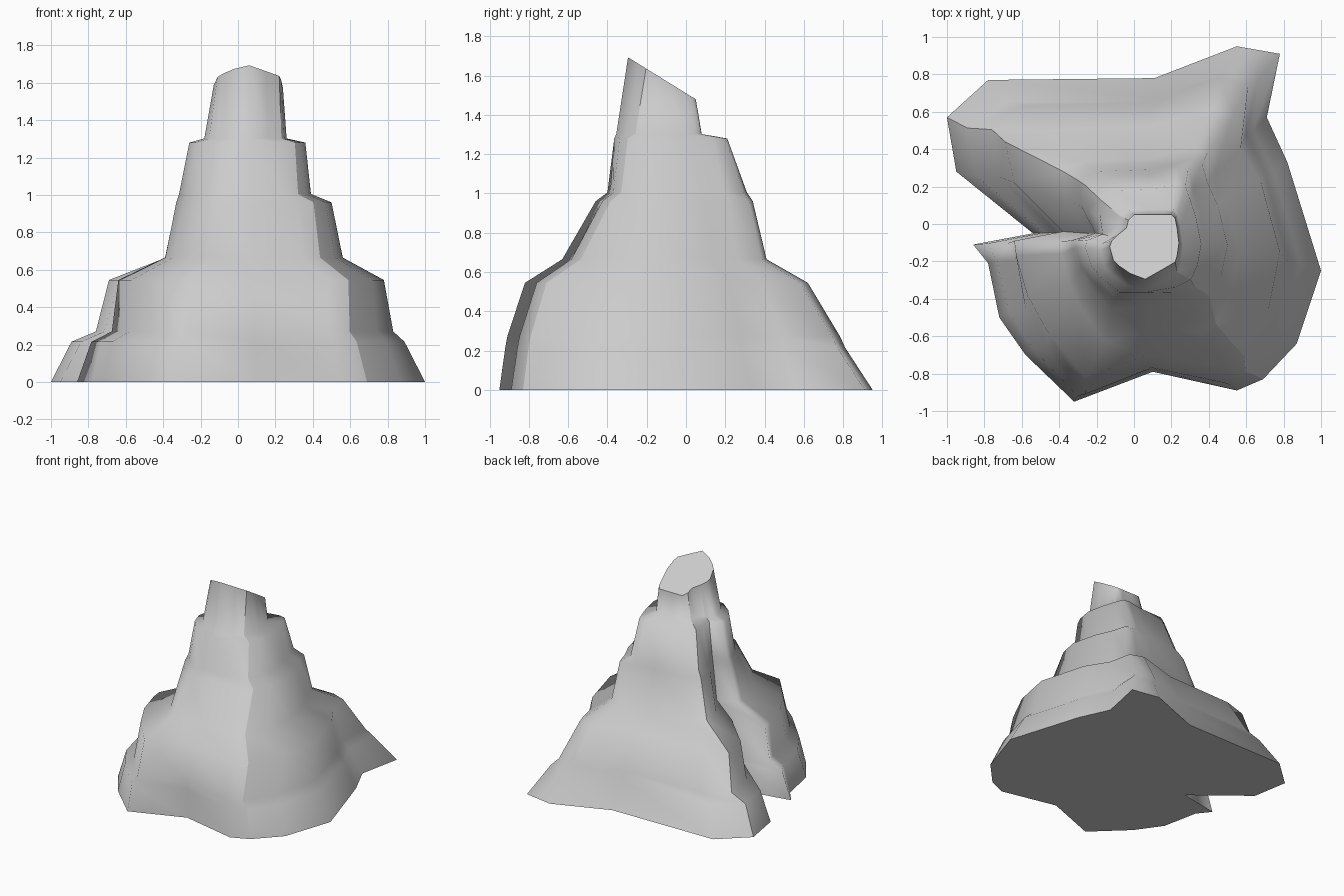
import bpy, bmesh

if "Cube" in bpy.data.objects:
    bpy.data.objects.remove(bpy.data.objects["Cube"])

# Three matching outlines, counted around the rock: foot, shoulder, summit
foot = [(-1, .57), (-.78, .77), (.11, .78), (.55, .95), (.78, .91), (.71, .57), (.82, .33),
        (1, -.25), (.87, -.64), (.69, -.83), (.55, -.89), (.10, -.79), (-.32, -.95), (-.58, -.70),
        (-.72, -.50), (-.78, -.21), (-.86, -.11), (-.54, -.05), (-.95, .28)]
shoulder = [(-.69, .44), (-.50, .50), (.08, .52), (.42, .62), (.53, .58), (.57, .40), (.68, .22),
            (.78, -.15), (.72, -.45), (.59, -.71), (.48, -.76), (.08, -.70), (-.26, -.82), (-.46, -.58),
            (-.57, -.38), (-.63, -.17), (-.64, -.09), (-.38, -.04), (-.64, .22)]
summit = [(-.03, .02), (0, .05), (.08, .05), (.16, .05), (.20, .05), (.22, .03), (.23, -.02),
          (.24, -.10), (.23, -.17), (.22, -.20), (.15, -.24), (.06, -.29), (-.02, -.26), (-.08, -.22),
          (-.11, -.19), (-.13, -.12), (-.12, -.09), (-.09, -.06), (-.04, -.02)]

# Ledges: from, to, blend, height, tilt along y, (xmin, xmax, ymin, ymax)
levels = [
    (foot, shoulder, 0, 0, 0, (-1, 1, -.95, .95)),
    (foot, shoulder, .4, .215, 0, (-.89, .89, -.92, .81)),
    (foot, shoulder, .5, .27, 0, (-.76, .83, -.91, .785)),
    (foot, shoulder, 1, .545, 0, (-.69, .78, -.82, .62)),
    (shoulder, summit, .4, .665, 0, (-.39, .56, -.63, .41)),
    (shoulder, summit, .6, .96, 0, (-.33, .50, -.46, .34)),
    (shoulder, summit, .7, 1.005, 0, (-.315, .39, -.40, .31)),
    (shoulder, summit, .8, 1.28, 0, (-.26, .36, -.365, .21)),
    (shoulder, summit, .95, 1.302, 0, (-.18, .26, -.355, .08)),
    (shoulder, summit, 1, 1.51, -.62, (-.13, .24, -.295, .05)),
]


def fit(values, low, high):
    """Stretch each side of zero separately to reach low and high."""
    a, b = min(values), max(values)
    return [v * (low / a if v < 0 else high / b) for v in values]


bm = bmesh.new()
rings = []
for a, b, t, z, tilt, (x0, x1, y0, y1) in levels:
    xs = fit([p[0] + (q[0] - p[0]) * t for p, q in zip(a, b)], x0, x1)
    ys = fit([p[1] + (q[1] - p[1]) * t for p, q in zip(a, b)], y0, y1)
    rings.append([bm.verts.new((x, y, z + tilt * y)) for x, y in zip(xs, ys)])

# Smooth rock walls between ledges
n = len(foot)
for low, high in zip(rings, rings[1:]):
    for i in range(n):
        j = (i + 1) % n
        bm.faces.new((low[i], low[j], high[j], high[i])).smooth = True

# Flat base and slanted summit with sharp rims
for cap in (rings[0], rings[-1]):
    for edge in bm.faces.new(cap).edges:
        edge.smooth = False

# Crisp creases down the left ridge, the front right corner and the notch
for i in (0, 9, 17):
    for low, high in zip(rings, rings[1:]):
        bm.edges.get((low[i], high[i])).smooth = False
bmesh.ops.recalc_face_normals(bm, faces=bm.faces)

mesh = bpy.data.meshes.new("rock_spire")
bm.to_mesh(mesh)
bm.free()
rock = bpy.data.objects.new("rock_spire", mesh)
bpy.context.collection.objects.link(rock)
